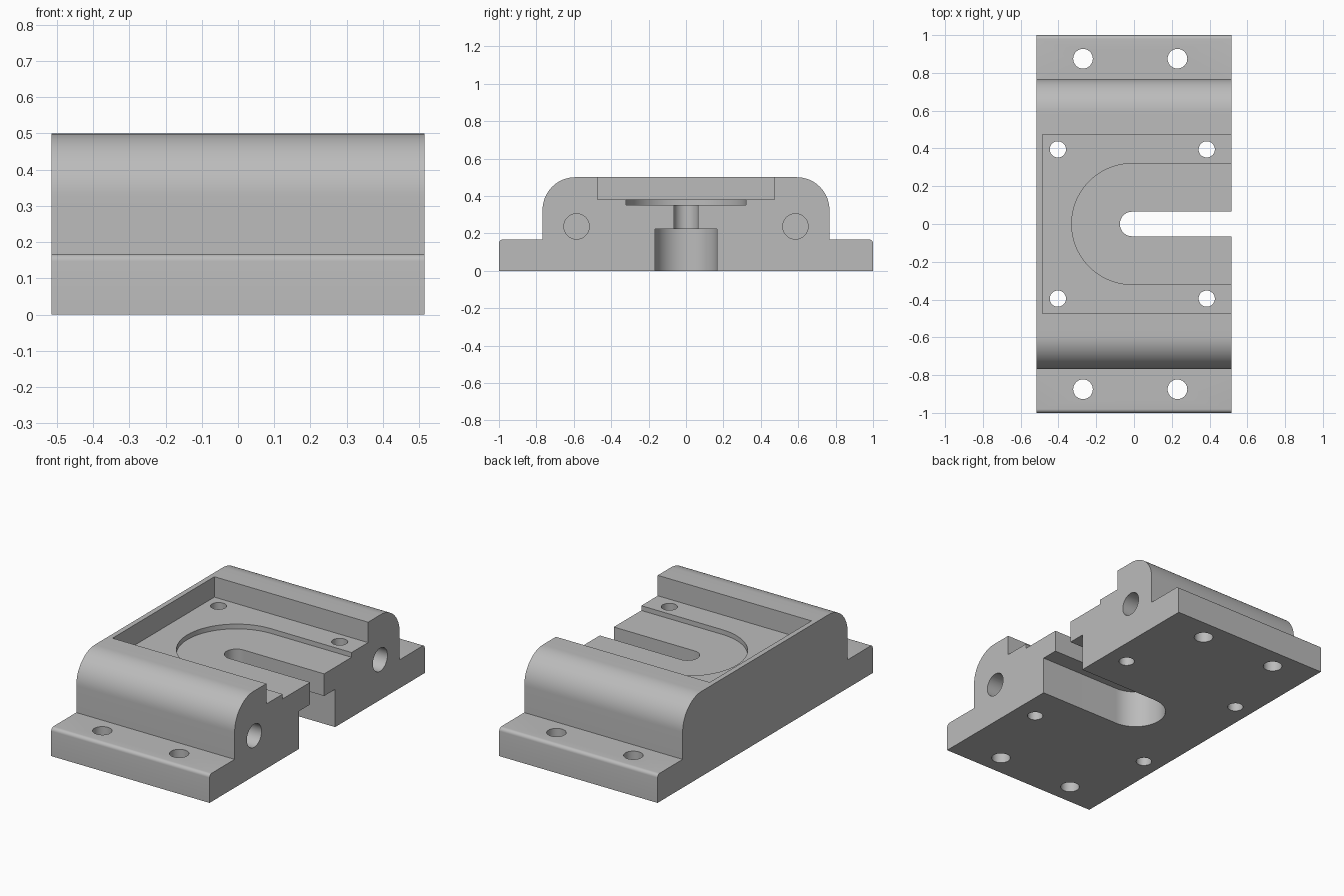
import bpy, math
from mathutils import Vector, Matrix

old = bpy.data.objects.get("Cube")
if old:
    bpy.data.objects.remove(old, do_unlink=True)

HALF = 0.515  # half the width along x

grey = bpy.data.materials.new("machined_grey")
grey.use_nodes = True
GREY = (0.5, 0.5, 0.5, 1)
grey.diffuse_color = GREY
grey.node_tree.nodes["Principled BSDF"].inputs["Base Color"].default_value = GREY


def arc(cx, cy, r, start, end, steps):
    """Points along a circular arc, angles in degrees."""
    angles = [math.radians(start + (end - start) * i / steps) for i in range(steps + 1)]
    return [(cx + r * math.cos(a), cy + r * math.sin(a)) for a in angles]


def prism(name, outline, low, high, along_x=False):
    """Extrude a counter-clockwise outline along z, or a y-z outline along x."""
    n = len(outline)
    verts = [Vector((a, b, h)) for h in (low, high) for a, b in outline]
    if along_x:
        verts = [Vector((v.z, v.x, v.y)) for v in verts]
    faces = [list(range(n))[::-1], list(range(n, 2 * n))]
    faces += [(i, (i + 1) % n, n + (i + 1) % n, n + i) for i in range(n)]
    mesh = bpy.data.meshes.new(name)
    mesh.from_pydata(verts, [], faces)
    mesh.materials.append(grey)
    obj = bpy.data.objects.new(name, mesh)
    bpy.context.collection.objects.link(obj)
    return obj


# Body: stepped profile with rounded shoulders and flange edges
half_profile = [(1, 0)] + arc(0.98, 0.147, 0.02, 0, 90, 6)
half_profile += [(0.767, 0.167)] + arc(0.592, 0.325, 0.175, 0, 90, 20)
profile = half_profile + [(-y, z) for y, z in reversed(half_profile)]
body = prism("mounting_block", profile, -HALF, HALF, along_x=True)

cutters = []


def cut(name, outline, low, high, along_x=False):
    cutters.append(prism(name, outline, low, high, along_x))


def slot(name, r, low, high):
    """Round-ended slot open towards +x."""
    cut(name, arc(-0.01, 0, r, 90, 270, 40) + [(0.7, -r), (0.7, r)], low, high)


def circle(x, y, r):
    return arc(x, y, r, 0, 360, 40)[:-1]


# Rectangular pocket and the round-ended slots below it
cut("pocket_cutter", [(-0.485, -0.473), (0.7, -0.473), (0.7, 0.473), (-0.485, 0.473)], 0.38, 0.7)
slot("recess_cutter", 0.32, 0.352, 0.6)
slot("narrow_slot_cutter", 0.065, 0.1, 0.5)
slot("wide_slot_cutter", 0.167, -0.1, 0.222)

# Bolt holes, mirrored front to back
for side in (-1, 1):
    for x in (-0.27, 0.23):
        cut("flange_hole_cutter", circle(x, side * 0.875, 0.052), -0.1, 0.4)
    for x in (-0.403, 0.385):
        cut("pocket_hole_cutter", circle(x, side * 0.395, 0.043), -0.1, 0.6)
    cut("side_hole_cutter", circle(side * 0.585, 0.237, 0.068), 0.05, 0.7, along_x=True)

bpy.context.view_layer.objects.active = body
body.select_set(True)
for cutter in cutters:
    mod = body.modifiers.new(cutter.name, "BOOLEAN")
    mod.operation = "DIFFERENCE"
    mod.solver = "EXACT"
    mod.object = cutter
    bpy.ops.object.modifier_apply(modifier=mod.name)
    bpy.data.objects.remove(cutter, do_unlink=True)

bpy.ops.object.select_all(action="DESELECT")
body.select_set(True)
bpy.ops.object.shade_smooth_by_angle(angle=math.radians(30))
